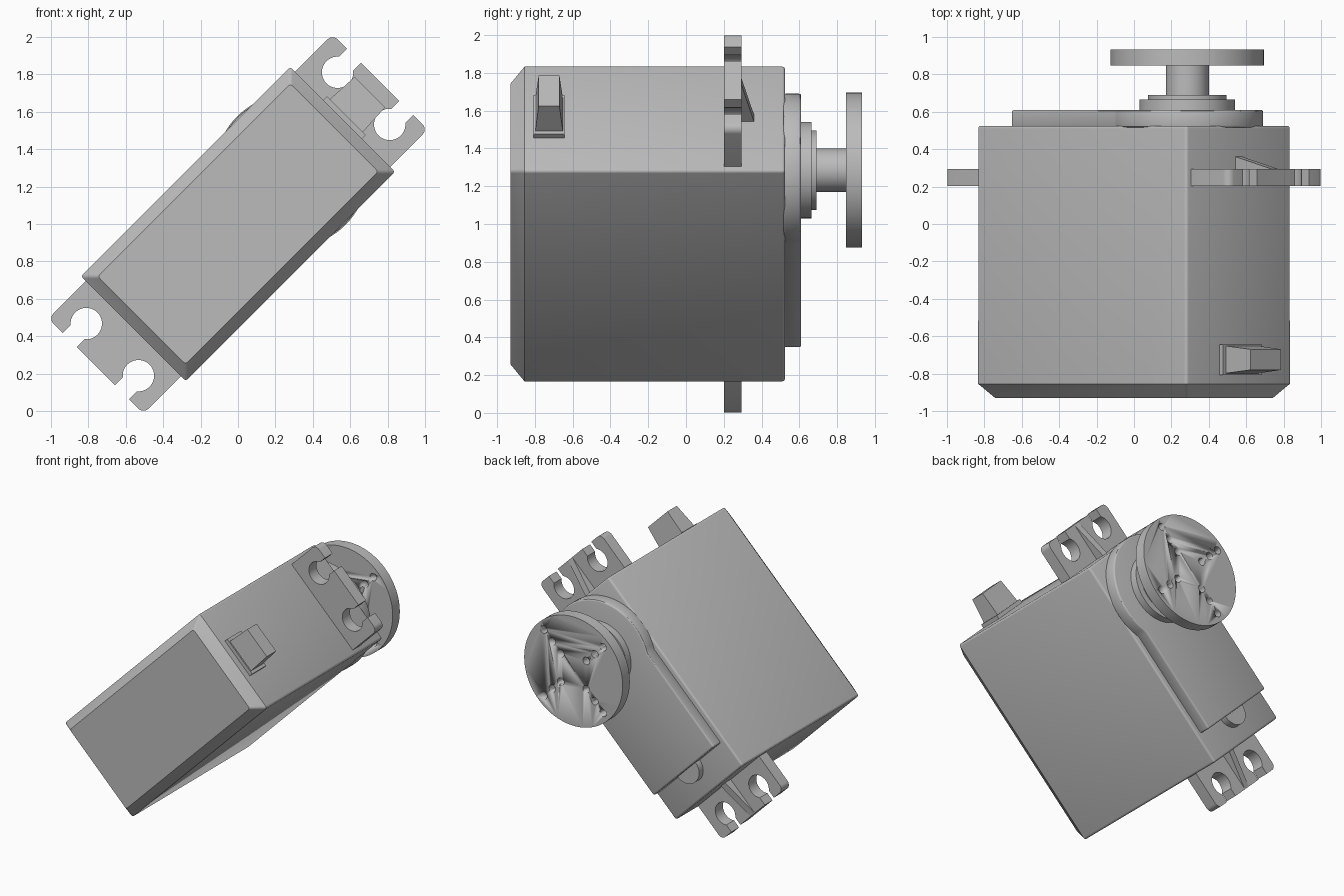
import bpy, bmesh
from math import radians, sin, cos, asin, sqrt, pi, atan2

cube = bpy.data.objects.get("Cube")
if cube:
    bpy.data.objects.remove(cube, do_unlink=True)

grey = bpy.data.materials.new("plain grey")
grey.use_nodes = True
GREY = (0.5, 0.5, 0.5, 1)
grey.diffuse_color = GREY
next(n for n in grey.node_tree.nodes if n.type == 'BSDF_PRINCIPLED').inputs["Base Color"].default_value = GREY

AXLE = 0.403   # output shaft position along the body
R2 = sqrt(2)


def place(u, v, y):
    """Body frame (u along the case, v across it) turned 45 degrees."""
    return ((u + v) / R2, y, 1 + (u - v) / R2)


def loft(name, rings, bevel=0):
    """Skin a stack of rings of (u, v, y) points and cap both ends."""
    bm = bmesh.new()
    loops = [[bm.verts.new(place(*p)) for p in ring] for ring in rings]
    n = len(loops[0])
    for a, b in zip(loops, loops[1:]):
        for i in range(n):
            j = (i + 1) % n
            bm.faces.new((a[i], a[j], b[j], b[i]))
    bm.faces.new(loops[0])
    bm.faces.new(loops[-1])
    bmesh.ops.recalc_face_normals(bm, faces=bm.faces)
    mesh = bpy.data.meshes.new(name)
    bm.to_mesh(mesh)
    bm.free()
    mesh.materials.append(grey)
    ob = bpy.data.objects.new(name, mesh)
    bpy.context.collection.objects.link(ob)
    bpy.ops.object.select_all(action='DESELECT')
    ob.select_set(True)
    bpy.context.view_layer.objects.active = ob
    if bevel:
        mod = ob.modifiers.new("soft_edges", 'BEVEL')
        mod.width, mod.segments = bevel, 3
        mod.limit_method, mod.angle_limit = 'ANGLE', radians(60)
        bpy.ops.object.modifier_apply(modifier=mod.name)
    bpy.ops.object.shade_smooth_by_angle(angle=radians(30))
    return ob


def prism(name, outline, y0, y1, bevel=0):
    return loft(name, [[(u, v, y) for u, v in outline] for y in (y0, y1)], bevel)


def rect(hu, hv):
    return [(-hu, -hv), (hu, -hv), (hu, hv), (-hu, hv)]


def arc(cu, cv, r, a0, a1, n):
    return [(cu + r * cos(a0 + (a1 - a0) * i / n), cv + r * sin(a0 + (a1 - a0) * i / n))
            for i in range(n + 1)]


def circle(cu, cv, r, n):
    return arc(cu, cv, r, 0, 2 * pi, n)[:-1]


def lathe(name, steps, n=64, cu=AXLE):
    """Stepped round part about an axis along y, from (radius, y) steps."""
    return loft(name, [[(u, v, y) for u, v in circle(cu, 0, r, n)] for r, y in steps])


# Case with chamfered front
sections = [(0.728, 0.332, -0.93), (0.792, 0.396, -0.855), (0.792, 0.396, 0.525)]
loft("case", [[(u, v, y) for u, v in rect(hu, hv)] for hu, hv, y in sections], 0.015)

# Gear cover: round around the shaft, straight towards the other end
half, r, end = 0.355, 0.405, -0.575
a = pi - asin(half / r)
cover = arc(AXLE, 0, r, -a, a, 48) + [(end, half), (end, -half)]
prism("gear_cover", cover, 0.515, 0.61, 0.012)
lathe("cover_screw_boss", [(0.105, 0.515), (0.105, 0.575)], 32, end)

# Output shaft with stepped collar
lathe("shaft_collar", [(0.255, 0.6), (0.255, 0.665), (0.21, 0.665), (0.21, 0.69)])
lathe("output_shaft", [(0.115, 0.68), (0.115, 0.85)], 48)

# Round horn with four rows of three holes
horn = lathe("round_horn", [(0.41, 0.847), (0.41, 0.932)], 96)
for du, dv in ((1, 0), (-1, 0), (0, 1), (0, -1)):
    for d in (0.15, 0.25, 0.35):
        drill = prism("hole_cutter", circle(AXLE + d * du, d * dv, 0.028, 16), 0.8, 1)
        drill.hide_render = True
        bpy.context.view_layer.objects.active = horn
        mod = horn.modifiers.new("hole", 'BOOLEAN')
        mod.operation, mod.solver, mod.object = 'DIFFERENCE', 'EXACT', drill
        bpy.ops.object.modifier_apply(modifier=mod.name)
        bpy.data.objects.remove(drill, do_unlink=True)

# Mounting ears with open screw slots, and a rib on each
EDGE, WIDE, SLOT = 1.075, 0.36, 0.053
HOLE_U, HOLE_V, HOLE_R = 0.95, 0.197, 0.084
gap = asin(SLOT / HOLE_R)


def slot(cv):
    return ([(EDGE, cv - SLOT)]
            + arc(HOLE_U, cv, HOLE_R, -gap, gap - 2 * pi, 28)
            + [(EDGE, cv + SLOT)])


fillet = 0.04
ear = ([(0.75, -WIDE)]
       + arc(EDGE - fillet, fillet - WIDE, fillet, -pi / 2, 0, 6)
       + slot(-HOLE_V) + slot(HOLE_V)
       + arc(EDGE - fillet, WIDE - fillet, fillet, 0, pi / 2, 6)
       + [(0.75, WIDE)])
for side, s in (("upper", 1), ("lower", -1)):
    prism(side + "_mounting_ear", [(s * u, v) for u, v in ear], 0.202, 0.293)
    rib = [(0.78, 0.28), (EDGE - 0.005, 0.28), (EDGE - 0.005, 0.293), (0.78, 0.363)]
    loft(side + "_ear_rib", [[(s * u, v, y) for u, y in rib] for v in (-0.025, 0.025)])

# Cable exit: flat base and tapered plug
def block(name, steps):
    loft(name, [[(u, v, y - 0.725) for v, y in rect(hv, hy)] for u, hv, hy in steps])


block("cable_base", [(0.78, 0.147, 0.082), (0.82, 0.147, 0.082)])
block("cable_plug", [(0.81, 0.125, 0.074), (0.997, 0.115, 0.055)])
